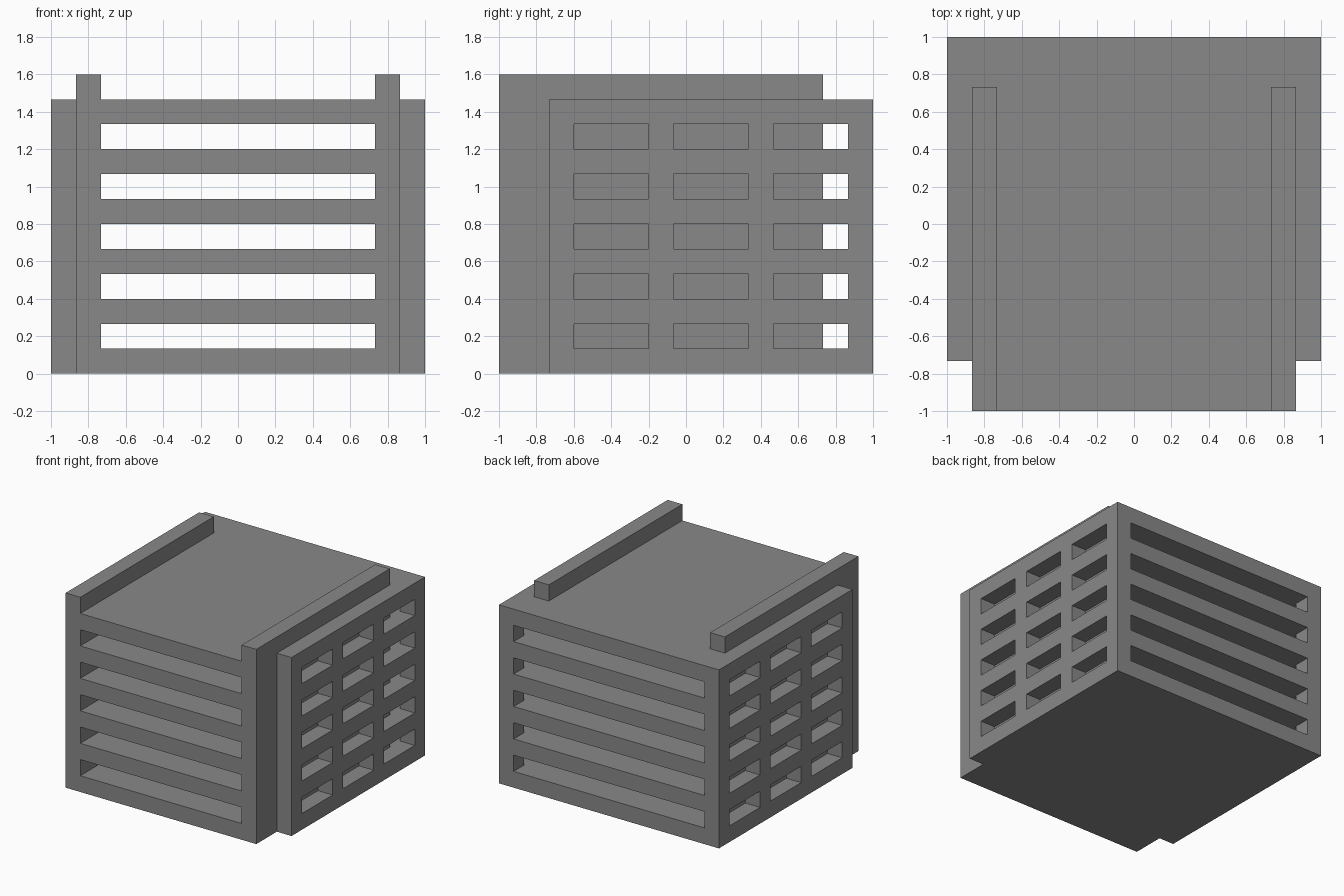
import bpy
import bmesh

U = 2 / 15            # module: every wall, slat and gap is one unit thick
WIDTH, BODY_HEIGHT, RAIL_HEIGHT = 15, 11, 12


def extrude_plan(bm, points, bottom, top):
    """Extrude a plan outline (module units from the front corner) into a prism."""
    half = WIDTH / 2
    ring = [bm.verts.new(((x - half) * U, (y - half) * U, bottom * U)) for x, y in points]
    base = bm.faces.new(ring)
    grown = bmesh.ops.extrude_face_region(bm, geom=[base])["geom"]
    moved = [g for g in grown if isinstance(g, bmesh.types.BMVert)]
    bmesh.ops.translate(bm, verts=moved, vec=(0, 0, (top - bottom) * U))


def symmetric(points):
    """Complete a left-hand outline with its mirror image."""
    return points + [(WIDTH - x, y) for x, y in reversed(points)]


def rectangle(x0, x1, y0, y1):
    return [(x0, y0), (x1, y0), (x1, y1), (x0, y1)]


def make_object(name, bm):
    bmesh.ops.recalc_face_normals(bm, faces=bm.faces)
    mesh = bpy.data.meshes.new(name)
    bm.to_mesh(mesh)
    bm.free()
    obj = bpy.data.objects.new(name, mesh)
    bpy.context.collection.objects.link(obj)
    return obj


def combine(target, tool, operation):
    """Apply a boolean and discard the tool."""
    mod = target.modifiers.new(operation.lower(), "BOOLEAN")
    mod.operation = operation
    mod.solver = "EXACT"
    mod.object = tool
    tool.hide_render = True
    bpy.context.view_layer.objects.active = target
    bpy.ops.object.modifier_apply(modifier=mod.name)
    bpy.data.objects.remove(tool, do_unlink=True)


cube = bpy.data.objects.get("Cube")
if cube:
    bpy.data.objects.remove(cube, do_unlink=True)

# Body: a block whose side panels stop short of the front
bm = bmesh.new()
extrude_plan(bm, symmetric([(1, 0), (1, 2), (0, 2), (0, WIDTH)]), 0, BODY_HEIGHT)
body = make_object("slatted_cabinet", bm)

# Top rails: the inner walls rising above the lid
bm = bmesh.new()
for x in (1, WIDTH - 2):
    extrude_plan(bm, rectangle(x, x + 1, 0, 13), BODY_HEIGHT - 0.5, RAIL_HEIGHT)
combine(body, make_object("top_rails", bm), "UNION")

# Openings: front-to-back slots joined to the rear side windows,
# plus the closed side windows in front of the inner walls
slot = symmetric([(2, -1), (2, 13), (1, 13), (1, 11),
                  (-1, 11), (-1, 14), (1, 14), (1, 16)])
bm = bmesh.new()
for level in range(1, BODY_HEIGHT - 1, 2):
    extrude_plan(bm, slot, level, level + 1)
    for y in (3, 7):
        for x0, x1 in ((-1, 1), (WIDTH - 1, WIDTH + 1)):
            extrude_plan(bm, rectangle(x0, x1, y, y + 3), level, level + 1)
combine(body, make_object("openings", bm), "DIFFERENCE")

# Single flat grey
colour = (0.25, 0.25, 0.25, 1)
grey = bpy.data.materials.new("mid grey")
grey.use_nodes = True
grey.diffuse_color = colour
grey.node_tree.nodes["Principled BSDF"].inputs["Base Color"].default_value = colour
body.data.materials.clear()
body.data.materials.append(grey)
for face in body.data.polygons:
    face.material_index = 0
    face.use_smooth = False
